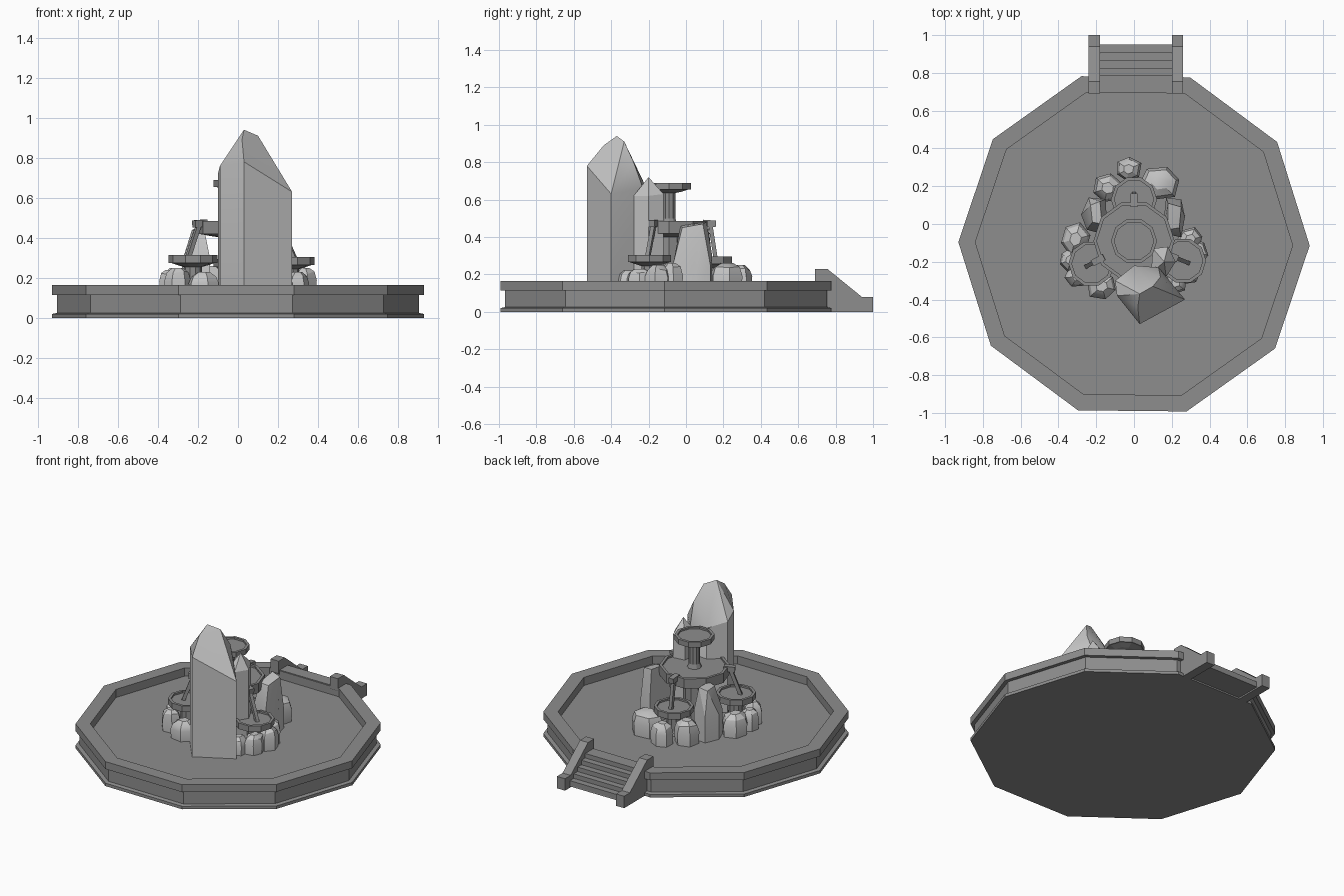
import bpy, bmesh, math, random
from mathutils import Vector

random.seed(4)
cube = bpy.data.objects.get("Cube")
if cube:
    bpy.data.objects.remove(cube)


def material(name, value):
    m = bpy.data.materials.new(name)
    m.use_nodes = True
    colour = (value, value, value, 1)
    m.diffuse_color = colour
    m.node_tree.nodes["Principled BSDF"].inputs["Base Color"].default_value = colour
    return m


STONE = material("grey masonry", 0.27)
ROCK = material("pale rock", 0.55)
CY = -0.105          # centre of the basin
FLOOR = 0.11
TAU = math.tau


def finish(bm, name, mat, smooth=None):
    bmesh.ops.recalc_face_normals(bm, faces=bm.faces)
    me = bpy.data.meshes.new(name)
    bm.to_mesh(me)
    bm.free()
    me.materials.append(mat)
    ob = bpy.data.objects.new(name, me)
    bpy.context.collection.objects.link(ob)
    if smooth:
        bpy.ops.object.select_all(action='DESELECT')
        ob.select_set(True)
        bpy.context.view_layer.objects.active = ob
        bpy.ops.object.shade_smooth_by_angle(angle=math.radians(smooth))
    return ob


def loft(bm, rings):
    """Bridge rings of points and cap both ends."""
    loops = [[bm.verts.new(p) for p in ring] for ring in rings]
    for a, b in zip(loops, loops[1:]):
        for i in range(len(a)):
            j = (i + 1) % len(a)
            bm.faces.new((a[i], a[j], b[j], b[i]))
    bm.faces.new(loops[0][::-1])
    bm.faces.new(loops[-1])


def lathe(name, x, y, profile, sides=10, turn=0.0):
    bm = bmesh.new()
    loft(bm, [[(x + r * math.cos(turn + TAU * i / sides),
                y + r * math.sin(turn + TAU * i / sides), z)
               for i in range(sides)] for r, z in profile])
    return finish(bm, name, STONE)


def extrude_x(name, outline, x0, x1):
    bm = bmesh.new()
    loft(bm, [[(x, y, z) for y, z in outline] for x in (x0, x1)])
    return finish(bm, name, STONE)


def strut(name, a, b, width):
    """Square bar from a to b."""
    a, b = Vector(a), Vector(b)
    side = (b - a).cross(Vector((0, 0, 1))).normalized() * width / 2
    up = side.cross(b - a).normalized() * width / 2
    bm = bmesh.new()
    loft(bm, [[p + side + up, p - side + up, p - side - up, p + side - up] for p in (a, b)])
    return finish(bm, name, STONE)


def dish(name, x, y, r, z0, z1, stem, foot):
    """Shallow bowl on a stem."""
    lip = r - 0.018
    lathe(name, x, y, [(stem * 1.3, foot), (stem, foot + 0.03), (stem, z0 - 0.02),
                       (r * 0.6, z0 - 0.012), (r * 0.9, z0), (r, z0), (r, z1),
                       (lip, z1), (lip, z1 - 0.012)])


def boulder(name, x, y, rx, ry, top, sides=6):
    """Low chipped stone with a bevelled crown."""
    turn = random.random() * TAU
    wob = [random.uniform(0.9, 1.12) for _ in range(sides)]
    rings = []
    for s, h in ((0.95, 0), (1.0, 0.55), (0.82, 0.85), (0.4, 1.0)):
        rings.append([(x + rx * s * wob[i] * math.cos(turn + TAU * i / sides),
                       y + ry * s * wob[i] * math.sin(turn + TAU * i / sides),
                       FLOOR + (top - FLOOR) * h * (random.uniform(0.92, 1.04) if 0 < h < 1 else 1))
                      for i in range(sides)])
    bm = bmesh.new()
    loft(bm, rings)
    finish(bm, name, ROCK, 30)


def crag(name, footprint, shoulders, peaks):
    """Tall stone: footprint rising to uneven shoulders, then a ridge of peaks."""
    bm = bmesh.new()
    for (x, y), h in zip(footprint, shoulders):
        bm.verts.new((x, y, FLOOR))
        bm.verts.new((x, y, h))
    for p in peaks:
        bm.verts.new(p)
    bmesh.ops.convex_hull(bm, input=bm.verts[:])
    bmesh.ops.delete(bm, geom=[v for v in bm.verts if not v.link_faces], context='VERTS')
    bmesh.ops.dissolve_limit(bm, angle_limit=0.05, verts=bm.verts[:], edges=bm.edges[:])
    finish(bm, name, ROCK, 25)


# Basin with plinth, recessed wall, rim and sunken floor
lathe("basin", 0, CY, [(0.93, 0), (0.93, 0.02), (0.905, 0.025), (0.905, 0.115), (0.93, 0.115),
                       (0.93, 0.165), (0.84, 0.165), (0.84, FLOOR)], turn=-0.01)

# Steps and their two side walls
side_wall = [(0.69, 0.15), (0.69, 0.23), (0.755, 0.23), (0.94, 0.08), (1.0, 0.08), (1.0, 0), (0.77, 0)]
for label, x in (("right", -0.24), ("left", 0.2)):
    extrude_x("stair_wall_" + label, side_wall, x, x + 0.06)
stairs = [(0.75, 0.01), (0.7, 0.15), (0.7, 0.168)]
for i in range(5):
    y, z = 0.785 + 0.041 * i, 0.168 - 0.03 * i
    stairs += [(y, z), (y, z - 0.03)]
stairs += [(0.95, 0.01)]
extrude_x("stairs", stairs, -0.18, 0.2)

# Central column with stacked dishes
dish("middle_dish", 0, -0.09, 0.215, 0.42, 0.485, 0.07, FLOOR)
dish("top_dish", 0, -0.09, 0.122, 0.655, 0.69, 0.035, 0.47)

# Low dishes, each fed by a sloping spout from the middle dish
for label, x, y, top in (("right", -0.225, -0.21, 0.315), ("left", 0.26, -0.195, 0.305),
                         ("back", 0, 0.13, 0.295)):
    dish(label + "_dish", x, y, 0.122, top - 0.04, top, 0.045, FLOOR)
    out = Vector((x, y + 0.09, 0)).normalized()
    start = Vector((0, -0.09, 0.475)) + out * 0.18
    lip = Vector((0, -0.09, 0.47)) + out * 0.25
    strut(label + "_spout", start, lip, 0.035)
    strut(label + "_spout_stem", lip - out * 0.03, Vector((x, y, top - 0.02)) + out * 0.03, 0.022)

# Tall standing stones
crag("main_crag",
     [(0.03, -0.53), (-0.09, -0.38), (-0.1, -0.3), (0.0, -0.22), (0.13, -0.23), (0.27, -0.4)],
     [0.78, 0.76, 0.72, 0.68, 0.66, 0.63],
     [(0.03, -0.37, 0.94), (0.1, -0.33, 0.91), (0.02, -0.44, 0.89), (0.14, -0.28, 0.8)])
crag("pointed_crag",
     [(0.09, -0.26), (0.17, -0.28), (0.22, -0.2), (0.18, -0.12), (0.1, -0.13)],
     [0.6, 0.62, 0.62, 0.63, 0.6], [(0.16, -0.2, 0.72)])
crag("left_crag",
     [(0.15, -0.05), (0.25, -0.07), (0.27, 0.04), (0.25, 0.13), (0.17, 0.14)],
     [0.3, 0.25, 0.25, 0.25, 0.3],
     [(0.18, -0.03, 0.46), (0.24, -0.02, 0.45), (0.25, 0.09, 0.47), (0.18, 0.11, 0.48)])
crag("right_crag",
     [(-0.14, -0.06), (-0.25, -0.03), (-0.28, 0.05), (-0.24, 0.14), (-0.15, 0.13)],
     [0.3, 0.28, 0.28, 0.28, 0.3],
     [(-0.17, 0.0, 0.45), (-0.22, 0.01, 0.44), (-0.23, 0.1, 0.44), (-0.18, 0.12, 0.46)])

# Ring of low boulders
for i, (x, y, rx, ry, top) in enumerate([
        (-0.03, 0.29, 0.07, 0.07, 0.25), (0.14, 0.22, 0.11, 0.09, 0.26), (-0.14, 0.19, 0.08, 0.08, 0.26),
        (-0.31, -0.08, 0.08, 0.09, 0.25), (-0.34, -0.19, 0.06, 0.06, 0.24), (-0.3, -0.28, 0.07, 0.06, 0.25),
        (-0.17, -0.33, 0.08, 0.07, 0.23), (0.3, -0.08, 0.07, 0.06, 0.26), (0.33, -0.15, 0.06, 0.07, 0.25),
        (0.3, -0.25, 0.06, 0.07, 0.23), (0.22, -0.31, 0.06, 0.06, 0.22)]):
    boulder("boulder_%d" % (i + 1), x, y, rx, ry, top)
